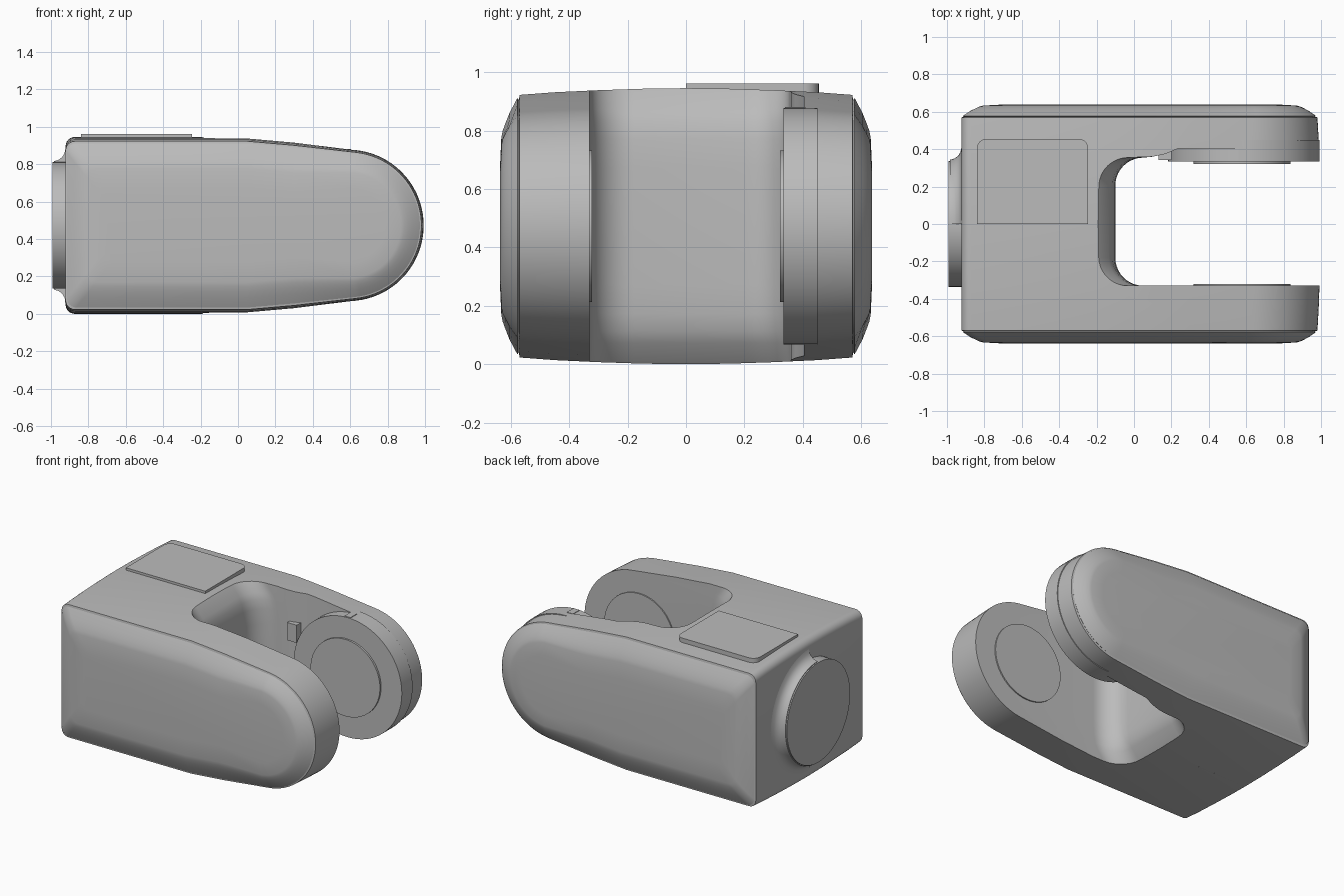
import bpy, bmesh
from math import pi, sin, cos, radians

cube = bpy.data.objects.get("Cube")
if cube:
    bpy.data.objects.remove(cube)

grey = bpy.data.materials.new("neutral grey")
grey.use_nodes = True
colour = (0.5, 0.5, 0.5, 1)
grey.diffuse_color = colour
grey.node_tree.nodes["Principled BSDF"].inputs["Base Color"].default_value = colour

CZ = 0.473           # height of the pivot axis
PX = 0.588           # pivot position along the arms


def loft(name, rings):
    """Skin a closed solid through rings with equal point counts."""
    bm = bmesh.new()
    loops = [[bm.verts.new(p) for p in ring] for ring in rings]
    n = len(loops[0])
    for a, b in zip(loops, loops[1:]):
        for i in range(n):
            j = (i + 1) % n
            bm.faces.new((a[i], a[j], b[j], b[i]))
    bm.faces.new(loops[0])
    bm.faces.new(loops[-1])
    bmesh.ops.recalc_face_normals(bm, faces=bm.faces)
    mesh = bpy.data.meshes.new(name)
    bm.to_mesh(mesh)
    bm.free()
    mesh.materials.append(grey)
    obj = bpy.data.objects.new(name, mesh)
    bpy.context.collection.objects.link(obj)
    return obj


def arc(cx, cy, r, start, end, steps):
    return [(cx + r * cos(radians(start + (end - start) * i / steps)),
             cy + r * sin(radians(start + (end - start) * i / steps)))
            for i in range(steps + 1)]


def smooth(obj, angle=28):
    bpy.ops.object.select_all(action='DESELECT')
    bpy.context.view_layer.objects.active = obj
    obj.select_set(True)
    bpy.ops.object.shade_smooth_by_angle(angle=radians(angle))


def cut(obj, cutter):
    mod = obj.modifiers.new("cut", 'BOOLEAN')
    mod.operation = 'DIFFERENCE'
    mod.solver = 'EXACT'
    mod.object = cutter
    bpy.context.view_layer.objects.active = obj
    bpy.ops.object.modifier_apply(modifier=mod.name)
    bpy.data.objects.remove(cutter)


def disc(name, x, y0, y1, r):
    ring = arc(x, CZ, r, 0, 360, 72)[:-1]
    return loft(name, [[(px, y, pz) for px, pz in ring] for y in (y0, y1)])


def side_outline(y, d):
    """Blunt rear, tapering flanks and round nose, inset by d."""
    left = -0.922 + max(0, d - 0.025) * 0.8
    h, r = 0.473 - d, 0.05
    upper = arc(PX, 0, 0.41 - d * 0.75, 0, 84, 20)
    upper += [(0.3, h - 0.022), (0.05, h), (-0.2, h)]
    upper += arc(left + r, h - r, r, 90, 180, 6)
    lower = [(x, -z) for x, z in reversed(upper[1:])]
    return [(x, y, CZ + z) for x, z in upper + lower]


# Body: crowned shell with a fine groove and a bevelled domed cap each side
half = [(0.15, 0.002), (0.3, 0.007), (0.45, 0.014), (0.57, 0.023),
        (0.573, 0.04), (0.578, 0.034), (0.605, 0.085), (0.618, 0.118),
        (0.628, 0.145), (0.633, 0.17), (0.638, 0.28)]
sections = [(-y, d) for y, d in reversed(half)] + [(0, 0)] + half
body = loft("forked_body", [side_outline(y, d) for y, d in sections])


# Fork opening: rounded corners, rear wall sloping back above and below
def slot_ring(z, x0):
    r = 0.15
    pts = [(1.3, -0.33)]
    pts += arc(x0 + r, -0.33 + r, r, 270, 180, 10)
    pts += arc(x0 + r, 0.355 - r, r, 180, 90, 10)
    pts += [(0.1, 0.36), (0.17, 0.375), (0.24, 0.405), (1.3, 0.405)]
    return [(x, y, z) for x, y in pts]


wall = [(0.5, -0.215), (0.46, -0.18), (0.40, -0.135), (0.36, -0.115),
        (0.3, -0.105), (0.2, -0.1)]
levels = [(CZ + s * z, x) for s, seq in ((1, wall), (-1, wall[::-1]))
          for z, x in seq]
cut(body, loft("slot_cutter", [slot_ring(z, x) for z, x in levels]))
smooth(body)

# Round pivot block in the left recess, and thin pads on both inner faces
smooth(disc("pivot_block", PX, 0.335, 0.45, 0.405))
for name, s in (("back_pad", 1), ("front_pad", -1)):
    smooth(disc(name, PX - 0.01, s * 0.322, s * 0.345, 0.26))


def block(name, x0, x1, y0, y1, z0, z1):
    return loft(name, [[(x0, y0, z), (x1, y0, z), (x1, y1, z), (x0, y1, z)]
                       for z in (z0, z1)])


# Small locating tabs beside the pivot block
block("upper_tab", 0.56, 0.605, 0.34, 0.41, 0.83, CZ + 0.408)
block("side_tab", 0.13, 0.2, 0.342, 0.41, 0.6, 0.72)

# Raised lid on one half of the top
lid = [(-0.84, 0.0), (-0.245, 0.0)]
lid += arc(-0.295, 0.405, 0.05, 0, 90, 6) + arc(-0.79, 0.405, 0.05, 90, 180, 6)
smooth(loft("top_lid", [[(x, y, z) for x, y in lid] for z in (0.9, 0.962)]))

# Rear button, with a flared collar around its back half
button = arc(0, CZ, 0.338, 0, 360, 72)[:-1]
smooth(loft("rear_button", [[(x, y, z) for y, z in button]
                            for x in (-0.9, -0.993)]))
collar = [(-0.9, 0.41), (-0.922, 0.41), (-0.928, 0.385), (-0.94, 0.365),
          (-0.96, 0.35), (-0.985, 0.343)]
smooth(loft("rear_collar", [[(x, y, z) for y, z in arc(0, CZ, r, -90, 90, 36)]
                            for x, r in collar]))

# Centre seam on the rear wall and underside
block("rear_seam", -0.924, -0.915, -0.002, 0.002, 0.06, 0.88)
block("bottom_seam", -0.86, -0.19, -0.002, 0.002, 0.0, 0.006)
